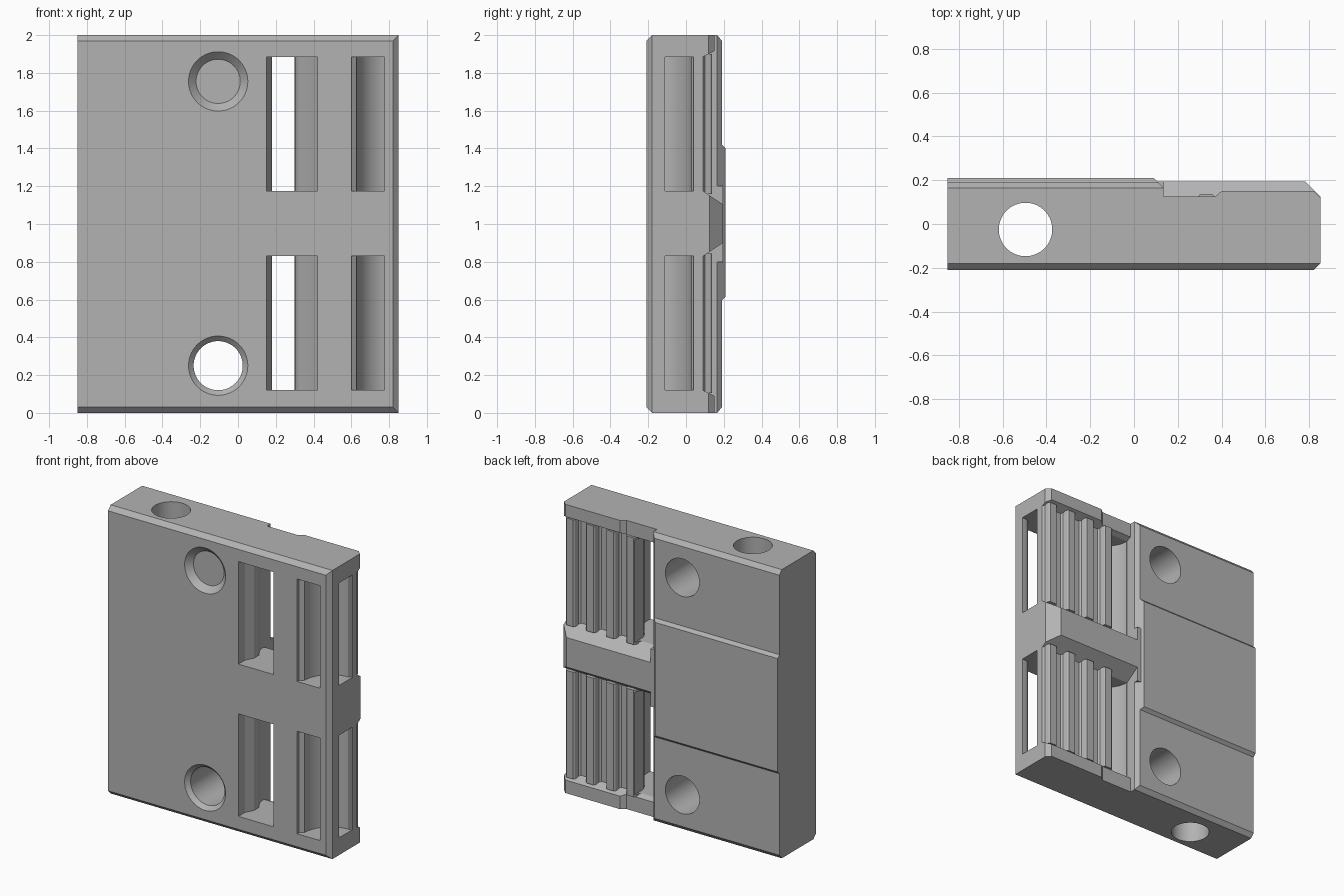
import bpy, bmesh, math
from mathutils import Vector

if "Cube" in bpy.data.objects:
    bpy.data.objects.remove(bpy.data.objects["Cube"], do_unlink=True)

gray = bpy.data.materials.new("mid_gray")
gray.use_nodes = True
gray.diffuse_color = (0.45, 0.45, 0.45, 1)
gray.node_tree.nodes["Principled BSDF"].inputs["Base Color"].default_value = gray.diffuse_color


def prism(name, pts, axis, lo, hi):
    """Extrude an outline: (x, y) along z, or (y, z) along x."""
    bm = bmesh.new()
    place = (lambda p: (p[0], p[1], lo)) if axis == "z" else (lambda p: (lo, p[0], p[1]))
    step = Vector((0, 0, hi - lo)) if axis == "z" else Vector((hi - lo, 0, 0))
    face = bm.faces.new([bm.verts.new(place(p)) for p in pts])
    out = bmesh.ops.extrude_face_region(bm, geom=[face])
    for v in out["geom"]:
        if isinstance(v, bmesh.types.BMVert):
            v.co += step
    bmesh.ops.recalc_face_normals(bm, faces=bm.faces)
    mesh = bpy.data.meshes.new(name)
    bm.to_mesh(mesh)
    bm.free()
    mesh.materials.append(gray)
    obj = bpy.data.objects.new(name, mesh)
    bpy.context.collection.objects.link(obj)
    return obj


def cylinder(name, r1, r2, depth, loc, rot):
    bpy.ops.mesh.primitive_cone_add(vertices=64, radius1=r1, radius2=r2, depth=depth,
                                    location=loc, rotation=rot)
    obj = bpy.context.object
    obj.name = name
    obj.data.materials.append(gray)
    return obj


def combine(target, tool, operation="DIFFERENCE"):
    """Apply a boolean and discard the helper."""
    mod = target.modifiers.new("cut", "BOOLEAN")
    mod.operation, mod.solver, mod.object = operation, "EXACT", tool
    bpy.context.view_layer.objects.active = target
    bpy.ops.object.modifier_apply(modifier=mod.name)
    bpy.data.objects.remove(tool, do_unlink=True)


def arc(cx, cy, r, start, end, n=14):
    angles = [math.radians(start + (end - start) * i / n) for i in range(n + 1)]
    return [(cx + r * math.cos(a), cy + r * math.sin(a)) for a in angles]


# Main body with chamfered edges and the raised centre panel on the back
body = prism("block_body", [(-.21, .03), (-.18, 0), (.165, 0), (.19, .03), (.19, .595),
             (.21, .615), (.21, 1.4), (.19, 1.42), (.19, 1.97), (.165, 2), (-.18, 2),
             (-.21, 1.97)], "x", -.85, .85)

# Lowered back frame and chamfered side edge
combine(body, prism("back_step", [(.05, .25), (.135, .165), (.135, .125), (.37, .125),
        (.40, .15), (.82, .15), (.95, .02), (.95, .25)], "z", -.1, 2.1))
combine(body, prism("edge_chamfer", [(.80, -.23), (.90, -.23), (.90, -.13)], "z", -.1, 2.1))

# Central rib between the two bays
rib = prism("centre_rib", [(.02, .80), (.195, .80), (.195, 1.20), (.02, 1.20)], "x", .10, .85)
combine(rib, prism("rib_corner", [(.68, .295), (.95, .025), (.95, .295)], "z", .7, 1.3))
combine(body, rib, "UNION")

# Same cuts in the lower bay and the mirrored upper bay
for side in (-1, 1):
    def z(v):
        return v if side < 0 else 2.005 - v

    low, high = sorted((z(.12), z(.83)))
    # Tapered recess on the back
    combine(body, prism("recess", [(.09, z(.12)), (.15, z(.09)), (.25, z(.04)), (.25, z(.935)),
            (.195, z(.90)), (.09, z(.83))], "x", .135, .95))
    # Rounded ridges
    low_r, high_r = sorted((z(.105), z(.845)))
    for i in range(4):
        c = .795 - .155 * i
        outline = [(c - .055, .05), (c + .055, .05), (c + .055, .09), (c + .042, .10),
                   (c + .034, .13), (c + .026, .138), (c - .026, .138), (c - .034, .13),
                   (c - .042, .10), (c - .055, .09)]
        combine(body, prism("ridge", outline, "z", low_r, high_r), "UNION")
    # Slot from the front window through to the back
    combine(body, prism("through_slot", [(.15, -.25), (.42, -.25), (.42, -.13)]
            + arc(.40, .06, .10, 235, 180, 8) + [(.30, .25), (.137, .25), (.137, .07),
            (.145, .03), (.18, -.03), (.18, -.08), (.15, -.14)], "z", low, high))
    # Curved strap channel around the corner post
    combine(body, prism("corner_channel", [(.775, -.25), (.60, -.25), (.60, -.19), (.628, -.17)]
            + arc(.828, -.17, .20, 180, 90) + [(.84, .04), (.9, .04), (.9, -.11)]
            + arc(.825, -.16, .05, 90, 180, 6), "z", low, high))

# Two countersunk bores, front to back
for h in (.25, 1.755):
    combine(body, cylinder("bore", .13, .13, .8, (-.105, 0, h), (math.pi / 2, 0, 0)))
    combine(body, cylinder("countersink", .117, .167, .05, (-.105, -.195, h), (math.pi / 2, 0, 0)))

# Vertical bore
combine(body, cylinder("long_bore", .122, .122, 2.4, (-.495, -.025, 1), (0, 0, 0)))

bpy.ops.object.select_all(action="DESELECT")
body.select_set(True)
bpy.context.view_layer.objects.active = body
bpy.ops.object.shade_smooth_by_angle(angle=math.radians(25))
